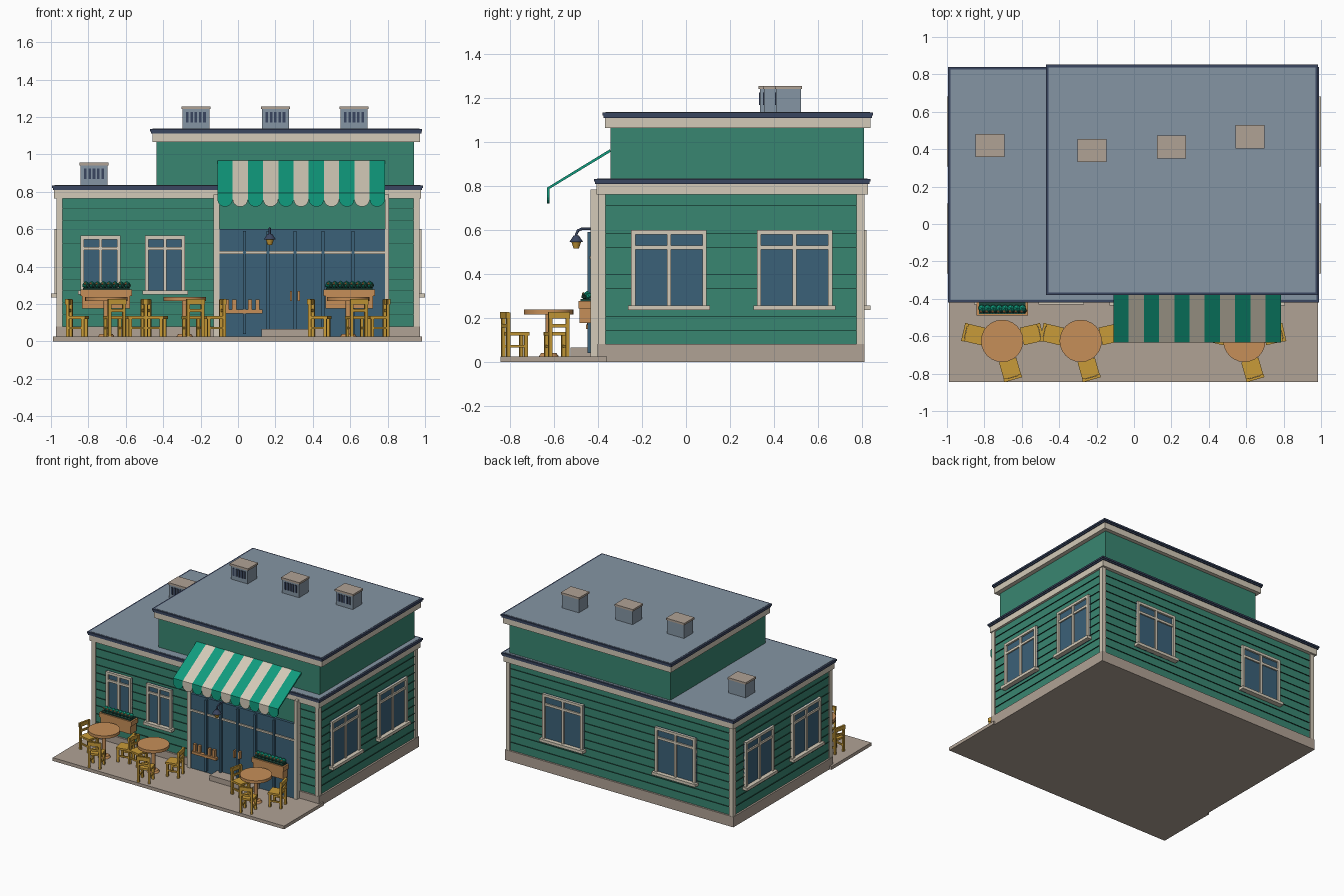
import bpy, bmesh, math
from mathutils import Matrix, Vector

if "Cube" in bpy.data.objects:
    bpy.data.objects.remove(bpy.data.objects["Cube"])

# Palette, given as sRGB hex and converted to linear
PALETTE = {"wall_green": "398671", "cream": "D3CAB8", "navy": "3A4660", "slate": "8595A4",
           "glass_blue": "3B6178", "stone": "B0A295", "wood": "C68F58", "gold_wood": "C89B38",
           "teal": "109C7E", "dark_green": "1F4A3E"}
MATS = {}
for mat_name, code in PALETTE.items():
    srgb = [int(code[i:i + 2], 16) / 255 for i in (0, 2, 4)]
    colour = [((c + 0.055) / 1.055) ** 2.4 for c in srgb] + [1]
    m = bpy.data.materials.new(mat_name)
    m.use_nodes = True
    m.diffuse_color = colour
    bsdf = m.node_tree.nodes["Principled BSDF"]
    bsdf.inputs["Base Color"].default_value = colour
    bsdf.inputs["Roughness"].default_value = 0.8
    MATS[mat_name] = m


class Part:
    """Collects primitives into one mesh, one material slot per colour used."""

    def __init__(self, name):
        self.name, self.bm, self.slots = name, bmesh.new(), []

    def slot(self, mat):
        if mat not in self.slots:
            self.slots.append(mat)
        return self.slots.index(mat)

    def paint(self, verts, mat):
        i = self.slot(mat)
        for f in {f for v in verts for f in v.link_faces}:
            f.material_index = i

    def box(self, mat, x, y, z):
        size = Vector((x[1] - x[0], y[1] - y[0], z[1] - z[0]))
        mid = Vector((sum(x), sum(y), sum(z))) / 2
        M = Matrix.Translation(mid) @ Matrix.Diagonal(size).to_4x4()
        self.paint(bmesh.ops.create_cube(self.bm, size=1, matrix=M)["verts"], mat)
        return self

    def cone(self, mat, x, y, z, r0, r1, sides=20):
        M = Matrix.Translation((x, y, sum(z) / 2))
        self.paint(bmesh.ops.create_cone(self.bm, cap_ends=True, segments=sides, radius1=r0, radius2=r1,
                                         depth=z[1] - z[0], matrix=M)["verts"], mat)
        return self

    def ball(self, mat, pos, r):
        self.paint(bmesh.ops.create_icosphere(self.bm, subdivisions=1, radius=r,
                                              matrix=Matrix.Translation(pos))["verts"], mat)
        return self

    def finish(self, spots=((0, 0, 0, 0),), smooth=False):
        me = bpy.data.meshes.new(self.name)
        self.bm.to_mesh(me)
        self.bm.free()
        for s in self.slots:
            me.materials.append(MATS[s])
        if smooth:
            me.polygons.foreach_set("use_smooth", [True] * len(me.polygons))
            me.set_sharp_from_angle(angle=math.radians(35))
        for x, y, z, turn in spots:
            ob = bpy.data.objects.new(self.name, me)
            ob.location, ob.rotation_euler.z = (x, y, z), math.radians(turn)
            bpy.context.collection.objects.link(ob)
        return ob


def grow(span, d):
    return (span[0] - d, span[1] + d)


# Ground, foundation and walls
BX, BY = (-0.96, 0.96), (-0.39, 0.80)
Part("patio").box("stone", (-0.99, 0.985), (-0.845, -0.36), (0, 0.025)).finish()
Part("foundation").box("stone", grow(BX, 0.014), grow(BY, 0.014), (0, 0.08)).finish()
Part("lower_walls").box("wall_green", BX, BY, (0.07, 0.78)).finish()
Part("upper_walls").box("wall_green", (-0.435, 0.94), (-0.345, 0.81), (0.8, 1.08)).finish()

siding = Part("siding_lines")
for i in range(1, 11):
    z = 0.08 + 0.063 * i
    siding.box("dark_green", grow(BX, 0.007), grow(BY, 0.007), (z, z + 0.002))
siding.finish()

trim = Part("corner_trim")
for x in ((-0.97, -0.937), (0.937, 0.97)):
    for y in ((-0.402, -0.367), (0.777, 0.812)):
        trim.box("cream", x, y, (0.08, 0.77))
trim.finish()


# Roofs: cream band, stepped navy edge, slate top
def roof(name, x, y, z):
    p = Part(name)
    p.box("cream", grow(x, -0.012), grow(y, -0.012), (z - 0.07, z - 0.02))
    p.box("navy", grow(x, -0.005), grow(y, -0.005), (z - 0.024, z - 0.012))
    p.box("navy", x, y, (z - 0.013, z))
    p.box("slate", grow(x, -0.014), grow(y, -0.014), (z - 0.01, z + 0.002))
    p.finish()


roof("lower_roof", (-0.995, 0.99), (-0.42, 0.84), 0.833)
roof("upper_roof", (-0.47, 0.985), (-0.38, 0.852), 1.135)

# Roof vents
vent = Part("roof_vent")
vent.box("slate", (-0.072, 0.072), (-0.056, 0.056), (0, 0.105))
vent.box("stone", (-0.078, 0.078), (-0.062, 0.062), (0.105, 0.12))
for i in range(5):
    x = -0.046 + 0.023 * i
    vent.box("navy", (x - 0.007, x + 0.007), (-0.061, -0.05), (0.033, 0.09))
vent.finish([(-0.77, 0.42, 0.835, 0), (-0.225, 0.393, 1.137, 0),
             (0.2, 0.412, 1.137, 0), (0.62, 0.467, 1.137, 0)])


# Windows: local -y points out of the wall
def window(name, w, h, spots):
    p, a, t = Part(name), w / 2, 0.02
    p.box("glass_blue", (-a, a), (-0.008, 0.01), (0, h))
    for s in (-1, 1):
        p.box("cream", sorted((s * a, s * (a - t))), (-0.022, 0.01), (0, h))
    p.box("cream", (-a, a), (-0.022, 0.01), (h - t, h))
    p.box("cream", (-a, a), (-0.018, 0.01), (h * 0.755, h * 0.755 + 0.018))
    p.box("cream", (-0.009, 0.009), (-0.02, 0.01), (0, h))
    p.box("cream", (-a - 0.014, a + 0.014), (-0.04, 0.01), (0, 0.022))
    p.finish(spots)


window("front_window", 0.215, 0.315, [(-0.735, BY[0], 0.25, 0), (-0.39, BY[0], 0.25, 0)])
window("wide_window", 0.345, 0.365,
       [(s * 0.96, y, 0.235, s * 90) for s in (-1, 1) for y in (-0.078, 0.495)]
       + [(x, BY[1], 0.235, 180) for x in (-0.48, 0.48)])

# Shop front with doors, pillars and display shelf
shop = Part("shop_front")
shop.box("glass_blue", (-0.1, 0.785), (-0.43, -0.38), (0.025, 0.6))
shop.box("wall_green", (-0.1, 0.785), (-0.41, -0.38), (0.6, 0.77))
for x in (0.035, 0.16, 0.305, 0.455, 0.615):
    shop.box("glass_blue", (x - 0.008, x + 0.008), (-0.448, -0.42), (0.04, 0.59))
shop.box("cream", (-0.1, 0.785), (-0.44, -0.42), (0.468, 0.482))
for x in ((-0.13, -0.1), (0.785, 0.808)):
    shop.box("cream", x, (-0.436, -0.38), (0.025, 0.785))
shop.box("stone", (0.125, 0.485), (-0.525, -0.42), (0.02, 0.065))
for x in (0.283, 0.325):
    shop.box("wood", (x - 0.006, x + 0.006), (-0.455, -0.425), (0.215, 0.27))
shop.finish()

shelf = Part("display_shelf").box("wood", (-0.08, 0.13), (-0.455, -0.425), (0.15, 0.17))
for x in (-0.06, -0.02, 0.065, 0.105):
    shelf.box("wood", (x - 0.011, x + 0.011), (-0.45, -0.428), (0.17, 0.225))
shelf.finish()

# Striped awning with scalloped edge
awning, count, left, right = Part("awning"), 11, -0.11, 0.785
step = (right - left) / count
for i in range(count):
    x0, x1 = left + step * i, left + step * (i + 1)
    slope = [(x0, -0.628, 0.79), (x1, -0.628, 0.79), (x1, -0.345, 0.962), (x0, -0.345, 0.962)]
    arc = [((x0 + x1) / 2 - step / 2 * math.cos(a), -0.628, 0.76 - 0.04 * math.sin(a))
           for a in [math.pi * k / 10 for k in range(11)]]
    for loop in (slope, [slope[1], slope[0]] + arc):
        face = awning.bm.faces.new([awning.bm.verts.new(c) for c in loop])
        face.material_index = awning.slot("cream" if i % 2 else "teal")
bmesh.ops.remove_doubles(awning.bm, verts=awning.bm.verts, dist=0.0005)
solid = awning.finish().modifiers.new("thickness", "SOLIDIFY")
solid.thickness, solid.offset = 0.012, 0

# Wall lamp
arm = bpy.data.curves.new("lamp_arm", "CURVE")
arm.dimensions, arm.bevel_depth, arm.bevel_resolution = "3D", 0.006, 2
path = arm.splines.new("POLY")
bends = [(-0.42, 0.605), (-0.475, 0.605), (-0.492, 0.598), (-0.5, 0.58), (-0.5, 0.565)]
path.points.add(len(bends) - 1)
for pt, (y, z) in zip(path.points, bends):
    pt.co = (0.17, y, z, 1)
arm.materials.append(MATS["navy"])
bpy.context.collection.objects.link(bpy.data.objects.new("lamp_arm", arm))
lamp = Part("lamp_shade").cone("navy", 0.17, -0.5, (0.545, 0.575), 0.032, 0.012)
lamp.cone("gold_wood", 0.17, -0.5, (0.515, 0.546), 0.012, 0.022, 12).finish(smooth=True)

# Planter boxes with flowers
planter = Part("planter")
planter.box("wood", (-0.128, 0.128), (-0.035, 0.035), (0, 0.09))
planter.box("wood", (-0.138, 0.138), (-0.04, 0.04), (0.065, 0.1))
planter.box("dark_green", (-0.125, 0.125), (-0.03, 0.03), (0.09, 0.108))
for i in range(8):
    x = -0.109 + 0.0311 * i
    planter.ball("teal", (x, 0, 0.125), 0.021)
    planter.ball("dark_green", (x + 0.012, -0.014, 0.12), 0.013)
    planter.ball("wood", (x - 0.004, -0.018, 0.132), 0.008)
planter.finish([(-0.705, -0.45, 0.177, 0), (0.595, -0.45, 0.177, 0)])

# Round tables
GROUND = 0.025
TABLES = [(-0.705, -0.625), (-0.285, -0.625), (0.59, -0.625)]
table = Part("table").cone("wood", 0, 0, (0.19, 0.212), 0.113, 0.113, 24)
table.cone("wood", 0, 0, (0.012, 0.192), 0.014, 0.014, 12)
table.cone("wood", 0, 0, (0, 0.014), 0.045, 0.035, 16)
table.finish([(x, y, GROUND, 0) for x, y in TABLES], smooth=True)

# Chairs: local +y faces the table, back rest on -y
chair = Part("chair").box("gold_wood", (-0.048, 0.048), (-0.045, 0.05), (0.095, 0.11))
for x in (-0.04, 0.04):
    side = (x - 0.008, x + 0.008)
    chair.box("gold_wood", side, (0.028, 0.044), (0, 0.097))
    chair.box("gold_wood", side, (-0.056, -0.04), (0, 0.2))
    chair.box("gold_wood", (x - 0.005, x + 0.005), (-0.045, 0.03), (0.04, 0.052))
chair.box("gold_wood", (-0.05, 0.05), (-0.06, -0.046), (0.172, 0.202))
chair.box("gold_wood", (-0.04, 0.04), (-0.056, -0.046), (0.132, 0.148))
seats = [(-0.15, 0.035), (0.155, 0.035), (0.043, -0.15)]
chair.finish([(tx + dx, ty + dy, GROUND, math.degrees(math.atan2(dx, -dy)))
              for tx, ty in TABLES for dx, dy in seats])
